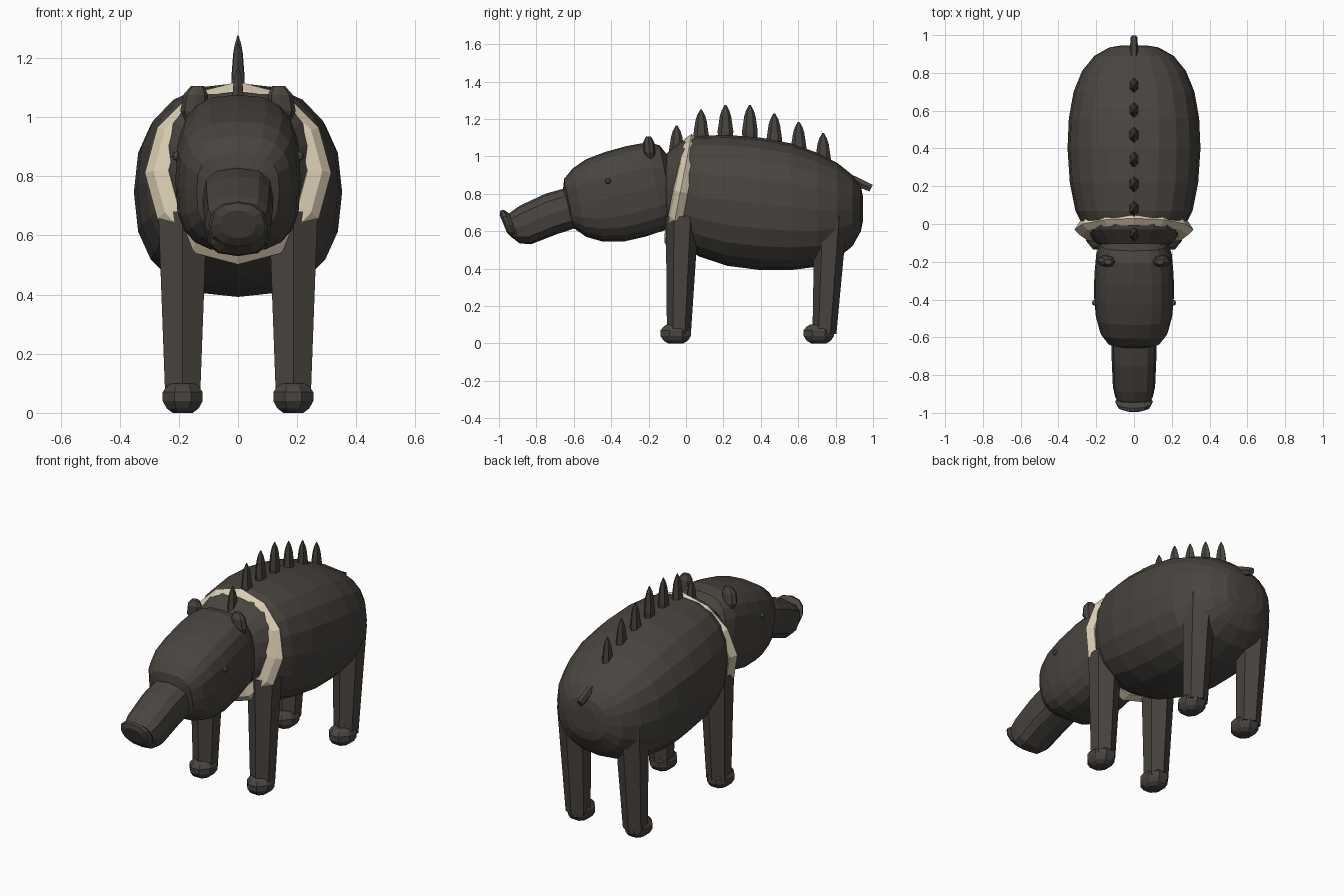
import bpy, bmesh, math
from mathutils import Matrix, Vector

if "Cube" in bpy.data.objects:
    bpy.data.objects.remove(bpy.data.objects["Cube"])


def material(name, rgb):
    m = bpy.data.materials.new(name)
    m.diffuse_color = (*rgb, 1)
    m.use_nodes = True
    m.node_tree.nodes["Principled BSDF"].inputs["Base Color"].default_value = m.diffuse_color
    return m


HIDE = material("dark brown hide", (0.066, 0.058, 0.050))
CREAM = material("cream collar", (0.69, 0.60, 0.44))
EYE = material("grey brown eye", (0.10, 0.095, 0.08))


def bridge(name, rings, mat, closed=False):
    """Join equal rings of points into a skin, capped unless closed."""
    bm = bmesh.new()
    loops = [[bm.verts.new(p) for p in r] for r in rings]
    n = len(loops[0])
    pairs = list(zip(loops, loops[1:]))
    if closed:
        pairs.append((loops[-1], loops[0]))
    for a, b in pairs:
        for i in range(n):
            j = (i + 1) % n
            bm.faces.new((a[i], a[j], b[j], b[i]))
    if not closed:
        bm.faces.new(loops[0])
        bm.faces.new(loops[-1])
    bmesh.ops.recalc_face_normals(bm, faces=bm.faces)
    me = bpy.data.meshes.new(name)
    bm.to_mesh(me)
    bm.free()
    me.materials.append(mat)
    ob = bpy.data.objects.new(name, me)
    bpy.context.collection.objects.link(ob)
    return ob


def loft(name, sections, power, sides, mat=HIDE, shear=0.0):
    """Sections along y: (y, bottom z, top z, half width), leaning by shear."""
    rings = []
    for y, lo, hi, w in sections:
        ring = []
        for i in range(sides):
            a = 2 * math.pi * i / sides
            c, s = math.cos(a), math.sin(a)
            x = w * math.copysign(abs(c) ** (2 / power), c)
            dz = (hi - lo) / 2 * math.copysign(abs(s) ** (2 / power), s)
            ring.append((x, y + shear * dz, (lo + hi) / 2 + dz))
        rings.append(ring)
    return bridge(name, rings, mat)


def column(name, levels, sides, mat=HIDE, turn=0.0):
    """Levels up z: (x, y, z, x radius, y radius)."""
    rings = []
    for x, y, z, rx, ry in levels:
        rings.append([(x + rx * math.cos(turn + 2 * math.pi * i / sides),
                       y + ry * math.sin(turn + 2 * math.pi * i / sides), z)
                      for i in range(sides)])
    return bridge(name, rings, mat)


# Barrel-shaped body
loft("body", [(-0.13, 0.70, 0.95, 0.14), (-0.10, 0.62, 1.02, 0.20),
              (-0.03, 0.52, 1.08, 0.26), (0.07, 0.465, 1.11, 0.31),
              (0.22, 0.415, 1.115, 0.34), (0.40, 0.392, 1.10, 0.352),
              (0.56, 0.392, 1.07, 0.345), (0.70, 0.41, 1.02, 0.32),
              (0.81, 0.455, 0.965, 0.275), (0.89, 0.52, 0.90, 0.21),
              (0.935, 0.60, 0.84, 0.13), (0.945, 0.65, 0.79, 0.07)], 2.4, 20)

# Head, leaning down toward the front
loft("head", [(-0.64, 0.66, 0.83, 0.09), (-0.625, 0.615, 0.88, 0.14),
              (-0.57, 0.57, 0.935, 0.18), (-0.49, 0.545, 0.985, 0.202),
              (-0.38, 0.545, 1.025, 0.212), (-0.27, 0.57, 1.055, 0.21),
              (-0.16, 0.605, 1.075, 0.20), (-0.10, 0.64, 1.06, 0.18),
              (-0.065, 0.71, 1.00, 0.13)], 2.9, 20, shear=-0.2)

# Snout and nose pad
loft("snout", [(-0.94, 0.56, 0.68, 0.075), (-0.915, 0.535, 0.70, 0.10),
               (-0.86, 0.53, 0.735, 0.112), (-0.72, 0.585, 0.80, 0.118),
               (-0.58, 0.63, 0.84, 0.12)], 2.8, 12, shear=-0.3)
loft("nose", [(-0.976, 0.59, 0.685, 0.06), (-0.962, 0.565, 0.71, 0.09),
              (-0.942, 0.555, 0.715, 0.10), (-0.925, 0.565, 0.70, 0.092),
              (-0.905, 0.59, 0.68, 0.07)], 2.3, 12, shear=-0.42)

# Angular cream collar ring, tilted back at the top
tilt = Matrix.Translation((0, -0.025, 0.81)) @ Matrix.Rotation(math.radians(-11), 4, 'X')
section = [(0.315, -0.005), (0.29, 0.035), (0.235, 0.04),
           (0.215, 0.0), (0.235, -0.045), (0.285, -0.035)]
collar = []
for i in range(12):
    a = 2 * math.pi * i / 12
    collar.append([tilt @ Vector((r * math.cos(a), y, r * math.sin(a)))
                   for r, y in section])
bridge("collar", collar, CREAM, closed=True)

# Tapered hexagonal legs with rounded hooves, eyes and ears, both sides
for side, s in (("left", -1), ("right", 1)):
    for place, top_y, low_y, foot_y in (("front", -0.02, -0.038, -0.055),
                                        ("rear", 0.775, 0.74, 0.71)):
        column(f"{place}_{side}_leg",
               [(s * 0.187, low_y, 0.05, 0.068, 0.064),
                (s * 0.187, top_y, 0.68, 0.095, 0.088)], 6, turn=math.pi / 6)
        column(f"{place}_{side}_foot",
               [(s * 0.187, foot_y, z, 0.073 * k, 0.088 * k)
                for z, k in ((0, 0.5), (0.015, 0.8), (0.04, 1),
                             (0.07, 1), (0.09, 0.8), (0.1, 0.6))], 8,
               turn=math.pi / 8)
    column(f"{side}_ear",
           [(s * 0.145, -0.19, 0.98, 0.03, 0.02),
            (s * 0.148, -0.195, 1.02, 0.047, 0.032),
            (s * 0.143, -0.20, 1.075, 0.042, 0.03),
            (s * 0.137, -0.20, 1.105, 0.022, 0.014)], 8)
    column(f"{side}_eye",
           [(s * 0.207, -0.417, 0.868 + 0.016 * math.sin(t),
             0.016 * math.cos(t), 0.016 * math.cos(t))
            for t in (-1.4, -0.7, 0, 0.7, 1.4)], 8, EYE)

# Row of back spikes
tips = [1.165, 1.25, 1.275, 1.275, 1.23, 1.185, 1.125]
for i, tip in enumerate(tips):
    y = -0.05 + i * 0.1305
    column(f"back_spike_{i + 1}",
           [(0, y, tip - h, 0.026 * k, 0.042 * k)
            for h, k in ((0.21, 0.9), (0.14, 1), (0.06, 0.72), (0.03, 0.5), (0, 0.1))],
           6, turn=math.pi / 6)

# Short tail
loft("tail", [(0.82, 0.87, 0.925, 0.024), (0.90, 0.845, 0.895, 0.023),
              (0.99, 0.81, 0.85, 0.018)], 2, 6, shear=0.5)
